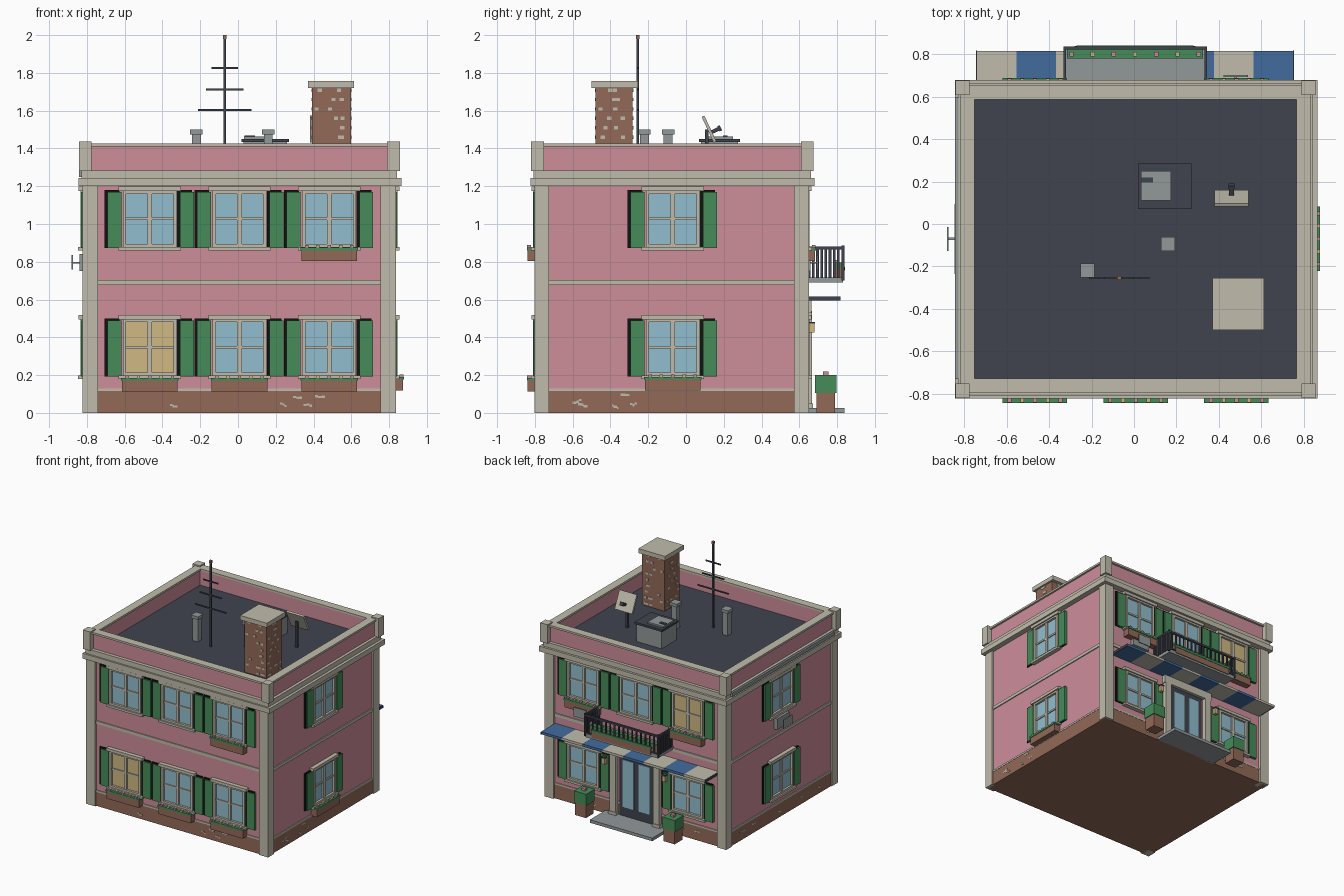
import bpy, bmesh, math, random
from mathutils import Matrix, Vector

random.seed(4)
cube = bpy.data.objects.get("Cube")
if cube:
    bpy.data.objects.remove(cube, do_unlink=True)

# Flat colours
def material(name, rgb):
    m = bpy.data.materials.new(name)
    lin = [((c / 255 + 0.055) / 1.055) ** 2.4 for c in rgb] + [1]
    m.diffuse_color = lin
    m.use_nodes = True
    m.node_tree.nodes["Principled BSDF"].inputs["Base Color"].default_value = lin
    return m

MATS = {n: material(n, c) for n, c in {
    "pink": (206, 142, 155), "cream": (192, 188, 172), "brick": (146, 106, 88),
    "glass": (146, 190, 207), "green": (70, 140, 90), "slate": (64, 68, 79),
    "grey": (146, 153, 154), "blue": (66, 108, 158), "yellow": (208, 184, 130),
    "black": (14, 20, 18)}.items()}

# One object from boxes given as (material, x0, x1, y0, y1, z0, z1)
def build(name, boxes, loc=(0, 0, 0), rot=(0, 0, 0)):
    me = bpy.data.meshes.new(name)
    bm = bmesh.new()
    used = []
    for mat, x0, x1, y0, y1, z0, z1 in boxes:
        if mat not in used:
            used.append(mat)
            me.materials.append(MATS[mat])
        mid = Vector(((x0 + x1) / 2, (y0 + y1) / 2, (z0 + z1) / 2))
        size = (abs(x1 - x0), abs(y1 - y0), abs(z1 - z0), 1)
        r = bmesh.ops.create_cube(bm, size=1, matrix=Matrix.Translation(mid) @ Matrix.Diagonal(size))
        for f in {f for v in r["verts"] for f in v.link_faces}:
            f.material_index = used.index(mat)
    bm.to_mesh(me)
    bm.free()
    ob = bpy.data.objects.new(name, me)
    ob.location, ob.rotation_euler = loc, rot
    bpy.context.collection.objects.link(ob)
    return ob

# Wall sides: axis the wall runs along, wall plane, outward sign, viewer's right
SIDES = {"front": ("x", -0.785, -1, 1), "back": ("x", 0.63, 1, -1),
         "left": ("y", 0.82, 1, 1), "right": ("y", -0.81, -1, -1)}

# Box on a wall: u along the wall, d outward from it
def on_wall(side, mat, u0, u1, d0, d1, z0, z1):
    axis, plane, s, _ = SIDES[side]
    a, b = plane + s * d0, plane + s * d1
    return (mat, u0, u1, a, b, z0, z1) if axis == "x" else (mat, a, b, u0, u1, z0, z1)

# Rectangular ring of four bars
def ring(mat, x0, x1, y0, y1, w, z0, z1):
    return [(mat, x0, x1, y0, y0 + w, z0, z1), (mat, x0, x1, y1 - w, y1, z0, z1),
            (mat, x0, x0 + w, y0 + w, y1 - w, z0, z1), (mat, x1 - w, x1, y0 + w, y1 - w, z0, z1)]

# Walls, base, bands and cornice
build("walls", [("pink", -0.81, 0.82, -0.785, 0.63, 0.1, 1.24)])
build("brick_base", [("brick", -0.815, 0.825, -0.79, 0.635, 0, 0.115)])
build("base_trim", [("cream", -0.817, 0.827, -0.792, 0.637, 0.115, 0.13)])
build("floor_band", [("cream", -0.818, 0.828, -0.793, 0.638, 0.677, 0.703)])
build("cornice", [("cream", -0.845, 0.865, -0.822, 0.68, 1.2, 1.243),
                  ("cream", -0.828, 0.843, -0.808, 0.662, 1.243, 1.284)])
build("corner_pillars", [("cream", x, x + 0.082, y, y + 0.078, 0, 1.2)
                         for x in (-0.823, 0.755) for y in (-0.803, 0.573)])

# Roof and parapet
build("roof", [("slate", -0.77, 0.785, -0.75, 0.61, 1.26, 1.288)])
build("parapet", ring("pink", -0.805, 0.82, -0.78, 0.637, 0.045, 1.28, 1.412))
build("parapet_coping", ring("cream", -0.82, 0.835, -0.797, 0.655, 0.068, 1.41, 1.426))
build("parapet_posts", [("cream", x, x + 0.067, y, y + 0.067, 1.28, 1.436)
                        for x in (-0.842, 0.79) for y in (-0.82, 0.609)])
build("gutter", [("grey", -0.843, -0.824, -0.73, 0.6, 1.25, 1.28)])

# Worn patches on the brick base
patches = []
for side, (axis, *_rest) in SIDES.items():
    for k in range(5):
        u = random.uniform(-0.62, 0.48)
        z = random.uniform(0.03, 0.09)
        for j in range(3):
            w = random.uniform(0.008, 0.02)
            patches.append(on_wall(side, "cream", u, u + w, 0, 0.0075, z, z + 0.012))
            u, z = u + w, z + random.uniform(-0.01, 0.01)
build("base_patches", patches)

# Window with frame, panes, lintel, sill and shutters
def window(side, u, z, pane="glass"):
    r = SIDES[side][3]
    def b(mat, u0, u1, d, z0, z1, d0=-0.01):
        return on_wall(side, mat, u + u0, u + u1, d0, d, z + z0, z + z1)
    parts = [b(pane, -0.13, 0.13, 0.006, 0.01, 0.3),
             b("cream", -0.165, 0.165, 0.034, 0.302, 0.326),
             b("cream", -0.165, 0.165, 0.036, -0.012, 0.006),
             b("cream", -0.143, 0.143, 0.024, 0.006, 0.022),
             b("cream", -0.143, 0.143, 0.024, 0.288, 0.302),
             b("cream", -0.012, 0.012, 0.018, 0.022, 0.288),
             b("cream", -0.125, 0.125, 0.014, 0.148, 0.162)]
    for s in (-1, 1):
        parts.append(b("cream", s * 0.125, s * 0.143, 0.024, 0.022, 0.288))
        c = s * 0.192
        parts.append(b("black", c - 0.039 - 0.008 * r, c + 0.039 - 0.008 * r, 0.012, 0.0, 0.308))
        parts.append(b("green", c - 0.037 + 0.004 * r, c + 0.037 + 0.004 * r, 0.022, 0.0, 0.298))
    build(side + "_window", parts)

# Planter with leaves and small blossoms
def planter(side, u, z):
    parts = [on_wall(side, "brick", u - 0.148, u + 0.148, 0, 0.053, z, z + 0.06),
             on_wall(side, "green", u - 0.152, u + 0.152, 0.004, 0.058, z + 0.058, z + 0.073)]
    for k in range(5):
        c = u - 0.12 + 0.06 * k
        parts.append(on_wall(side, ("pink", "yellow")[k % 2], c - 0.009, c + 0.009,
                             0.036, 0.056, z + 0.07, z + 0.085))
    build(side + "_planter", parts)

LOW, HIGH = 0.192, 0.872
COLS = (-0.467, 0.008, 0.483)
for u in COLS:
    for z in (LOW, HIGH):
        window("front", u, z, "yellow" if (u, z) == (COLS[0], LOW) else "glass")
    window("back", u, HIGH, "yellow" if u == COLS[0] else "glass")
    planter("front", u, 0.113)
for u in (COLS[0], COLS[2]):
    window("back", u, LOW)
    planter("back", u, 0.803)
planter("front", COLS[2], 0.803)
planter("left", -0.07, 0.118)
for side in ("left", "right"):
    for z in (LOW, HIGH):
        window(side, -0.07, z)

# Wall-mounted cooling units
for side, u in (("right", -0.07), ("back", 0.48)):
    build(side + "_cooling_unit", [
        on_wall(side, "grey", u - 0.08, u + 0.08, 0, 0.03, 0.75, 0.84),
        on_wall(side, "grey", u - 0.006, u + 0.006, 0.03, 0.066, 0.79, 0.8),
        on_wall(side, "grey", u - 0.057, u + 0.057, 0.064, 0.072, 0.76, 0.835)])

# Entrance: door, surround, step, lanterns
door = [("slate", -0.15, 0.16, 0.62, 0.64, 0.02, 0.53),
        ("cream", -0.23, 0.24, 0.62, 0.665, 0.53, 0.595)]
for s in (-1, 1):
    c = 0.005 + s * 0.072
    door.append(("glass", c - 0.05, c + 0.05, 0.63, 0.645, 0.1, 0.49))
    c = 0.005 + s * 0.2
    door.append(("cream", c - 0.027, c + 0.027, 0.62, 0.667, 0.02, 0.54))
    door.append(("cream", c - 0.035, c + 0.035, 0.62, 0.672, 0.02, 0.05))
build("door", door)
build("door_step", [("grey", -0.28, 0.29, 0.62, 0.84, 0, 0.025)])
build("lanterns", [p for x in (-0.27, 0.28) for p in (
    ("yellow", x - 0.014, x + 0.014, 0.652, 0.68, 0.425, 0.472),
    ("slate", x - 0.017, x + 0.017, 0.635, 0.683, 0.472, 0.482))])

# Clipped shrubs in brick pots
for x in (-0.4, 0.41):
    build("potted_shrub", [("brick", x - 0.05, x + 0.05, 0.69, 0.79, 0, 0.11),
                           ("green", x - 0.056, x + 0.056, 0.684, 0.796, 0.105, 0.2),
                           ("pink", x - 0.015, x + 0.015, 0.725, 0.755, 0.2, 0.218)])

# Striped awning
stripe = 1.49 / 8
build("awning", [(("cream", "blue")[k % 2], -0.74 + k * stripe, -0.74 + (k + 1) * stripe,
                  0.62, 0.815, 0.597, 0.617) for k in range(8)]
      + [("slate", x, x + 0.005, 0.63, 0.817, 0.595, 0.615) for x in (-0.745, 0.75)])

# Balcony with railing and flower trough
balcony = [("grey", -0.325, 0.335, 0.62, 0.83, 0.69, 0.718),
           ("slate", -0.332, 0.345, 0.823, 0.838, 0.865, 0.88),
           ("slate", -0.332, 0.345, 0.825, 0.835, 0.72, 0.732)]
for x in (-0.332, 0.333):
    balcony += [("slate", x, x + 0.012, 0.64, 0.838, 0.865, 0.88),
                ("slate", x, x + 0.012, 0.822, 0.838, 0.7, 0.887)]
    balcony += [("slate", x + 0.002, x + 0.01, 0.645 + 0.022 * k, 0.659 + 0.022 * k, 0.715, 0.87)
                for k in range(8)]
balcony += [("slate", -0.295 + 0.04 * k, -0.285 + 0.04 * k, 0.825, 0.835, 0.72, 0.87) for k in range(16)]
build("balcony", balcony)
trough = [("brick", -0.31, 0.32, 0.785, 0.822, 0.718, 0.775),
          ("green", -0.315, 0.325, 0.78, 0.824, 0.773, 0.795),
          ("brick", -0.265, 0.275, 0.832, 0.838, 0.705, 0.755),
          ("green", -0.27, 0.28, 0.832, 0.841, 0.753, 0.772)]
trough += [(("pink", "yellow")[k % 2], x - 0.01, x + 0.01, 0.79, 0.81, 0.793, 0.81)
           for k, x in enumerate([-0.295 + 0.1 * j for j in range(7)])]
build("balcony_trough", trough)

# Chimney with cap and worn bricks
chimney = [("brick", 0.392, 0.597, -0.478, -0.282, 1.28, 1.722),
           ("cream", 0.37, 0.613, -0.5, -0.255, 1.72, 1.757)]
for z in [1.3 + 0.05 * k for k in range(9)]:
    for k in range(4 if z < 1.37 else 2):
        x, y = random.uniform(0.4, 0.56), random.uniform(-0.47, -0.31)
        chimney += [("cream", x, x + 0.022, -0.481, -0.279, z, z + 0.018),
                    ("cream", 0.389, 0.6, y, y + 0.022, z, z + 0.018)]
build("chimney", chimney)

# Roof equipment
build("aerial", [("slate", -0.076, -0.064, -0.261, -0.249, 1.28, 1.985),
                 ("brick", -0.08, -0.06, -0.265, -0.245, 1.98, 2.0)]
      + [("slate", -0.07 - h, -0.07 + h, -0.259, -0.251, z - 0.005, z + 0.005)
         for z, h in ((1.603, 0.142), (1.712, 0.1), (1.825, 0.07))])
for x, y in ((-0.22, -0.22), (0.16, -0.095)):
    build("vent_pipe", [("grey", x - 0.023, x + 0.023, y - 0.023, y + 0.023, 1.28, 1.48),
                        ("grey", x - 0.033, x + 0.033, y - 0.033, y + 0.033, 1.475, 1.5)])
build("roof_unit", [("grey", 0.03, 0.26, 0.08, 0.275, 1.28, 1.435),
                    ("slate", 0.018, 0.27, 0.07, 0.285, 1.433, 1.45),
                    ("grey", 0.033, 0.175, 0.11, 0.25, 1.45, 1.462),
                    ("slate", 0.035, 0.09, 0.195, 0.22, 1.46, 1.468)])
build("dish_post", [("slate", 0.45, 0.47, 0.1, 0.12, 1.28, 1.5)])
build("dish", [("cream", -0.08, 0.08, -0.008, 0.008, -0.075, 0.075),
               ("slate", -0.012, 0.012, 0.008, 0.045, -0.03, -0.01),
               ("slate", -0.015, 0.015, 0.045, 0.06, -0.035, -0.005)],
      (0.46, 0.122, 1.502), (math.radians(25), 0, 0))
